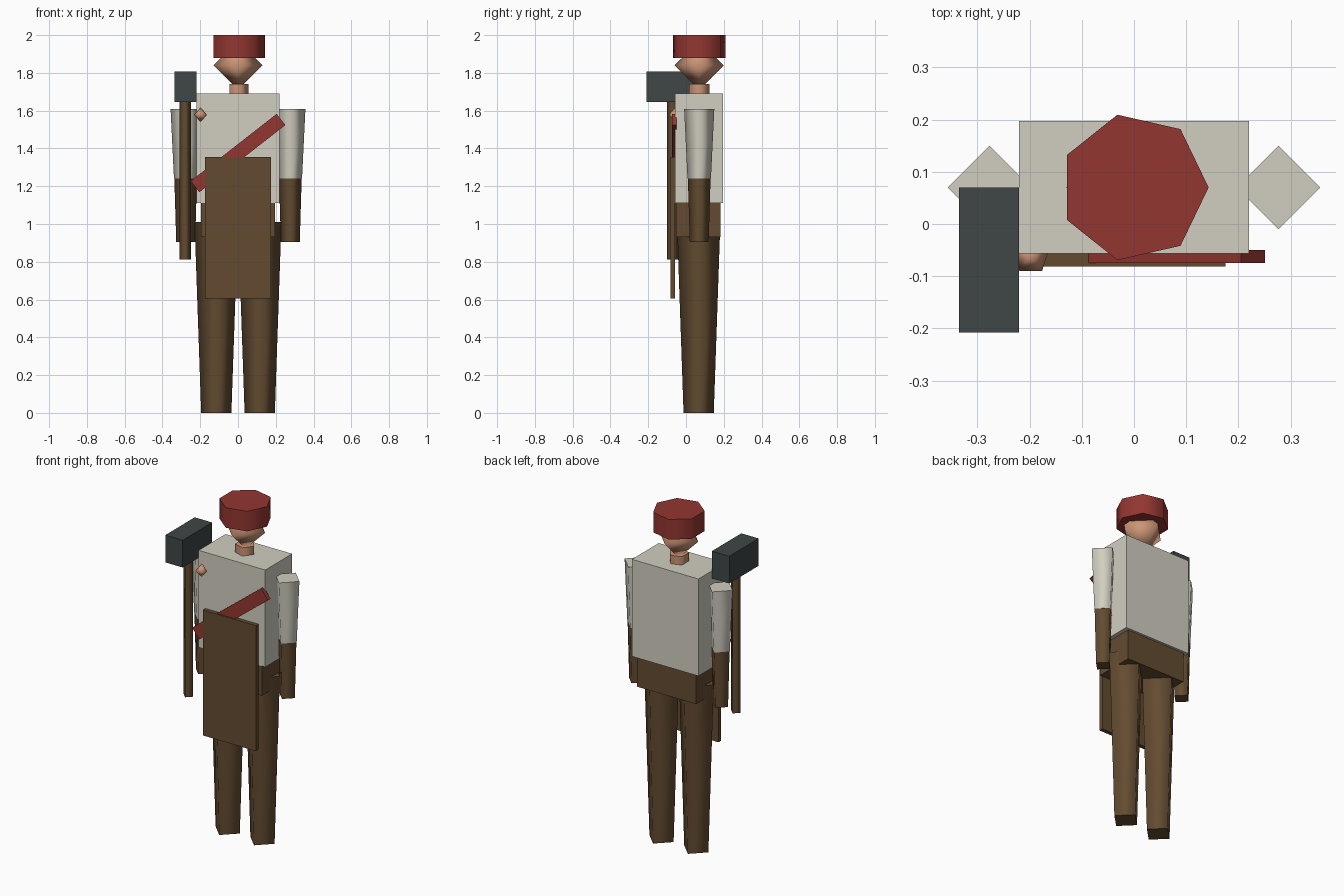
import bpy
import bmesh
from math import radians
from mathutils import Matrix, Vector

cube = bpy.data.objects.get("Cube")
if cube:
    bpy.data.objects.remove(cube, do_unlink=True)

MID_Y = 0.07  # depth of the body's centre line


def make_material(name, rgb):
    mat = bpy.data.materials.new(name)
    mat.use_nodes = True
    color = (*rgb, 1)
    mat.diffuse_color = color
    mat.node_tree.nodes["Principled BSDF"].inputs["Base Color"].default_value = color
    return mat


linen = make_material("linen", (0.64, 0.62, 0.53))
red = make_material("red cloth", (0.29, 0.037, 0.03))
brown = make_material("brown leather", (0.125, 0.071, 0.03))
iron = make_material("dark iron", (0.05, 0.061, 0.061))
skin = make_material("skin", (0.60, 0.30, 0.18))


def finish(name, bm, mat):
    bmesh.ops.recalc_face_normals(bm, faces=bm.faces)
    mesh = bpy.data.meshes.new(name)
    bm.to_mesh(mesh)
    bm.free()
    mesh.materials.append(mat)
    obj = bpy.data.objects.new(name, mesh)
    bpy.context.collection.objects.link(obj)
    return obj


def box(name, mat, low, high):
    low, high = Vector(low), Vector(high)
    bm = bmesh.new()
    bmesh.ops.create_cube(bm, size=1)
    bmesh.ops.scale(bm, vec=high - low, verts=bm.verts)
    obj = finish(name, bm, mat)
    obj.location = (low + high) / 2
    return obj


def post(name, mat, sides, x, y, z_low, z_high, r_low, r_high):
    """Tapered prism with a corner towards +x, smooth sides and flat caps."""
    bm = bmesh.new()
    rings = []
    for z, r in ((z_low, r_low), (z_high, r_high)):
        rings.append([bm.verts.new(Matrix.Rotation(radians(360 * i / sides), 3, "Z")
                                   @ Vector((r, 0, z))) for i in range(sides)])
        bm.faces.new(rings[-1])
    low, high = rings
    for i in range(sides):
        j = (i + 1) % sides
        bm.faces.new((low[i], low[j], high[j], high[i])).smooth = True
    obj = finish(name, bm, mat)
    obj.location = (x, y, 0)
    return obj


def ball(name, mat, sides, center, radius):
    """Two-ring ball: a smooth double pyramid."""
    bm = bmesh.new()
    bmesh.ops.create_uvsphere(bm, u_segments=sides, v_segments=2, radius=radius)
    for face in bm.faces:
        face.smooth = True
    obj = finish(name, bm, mat)
    obj.location = center
    return obj


# Trunk
box("shirt_torso", linen, (-0.22, -0.057, 1.11), (0.22, 0.197, 1.69))
box("trouser_hips", brown, (-0.195, -0.053, 0.93), (0.195, 0.183, 1.11))

# Limbs
for side, sx in (("left", 1), ("right", -1)):
    post(side + "_leg", brown, 4, sx * 0.115, MID_Y - 0.003, 0, 1.01, 0.08, 0.115)
    post(side + "_sleeve", linen, 4, sx * 0.277, MID_Y, 1.24, 1.61, 0.062, 0.08)
    post(side + "_forearm", brown, 4, sx * 0.277, MID_Y, 0.905, 1.24, 0.05, 0.06)

# Head and cap
post("neck", skin, 5, 0, MID_Y, 1.68, 1.74, 0.056, 0.056)
ball("head", skin, 4, (0, MID_Y, 1.84), 0.13)
post("cap", red, 7, 0, MID_Y, 1.88, 2.0, 0.143, 0.143)

# Apron and sash on the chest
box("apron", brown, (-0.175, -0.081, 0.605), (0.175, -0.057, 1.355))
sash = box("sash", red, (-0.289, -0.075, 1.338), (0.289, -0.05, 1.413))
sash.rotation_euler.y = radians(-38)

# Hammer with a small knob beside it
post("hammer_handle", brown, 4, -0.28, MID_Y - 0.14, 0.812, 1.65, 0.03, 0.03)
box("hammer_head", iron, (-0.335, -0.208, 1.645), (-0.22, 0.07, 1.808))
ball("shoulder_knob", skin, 5, (-0.198, -0.06, 1.578), 0.037)
